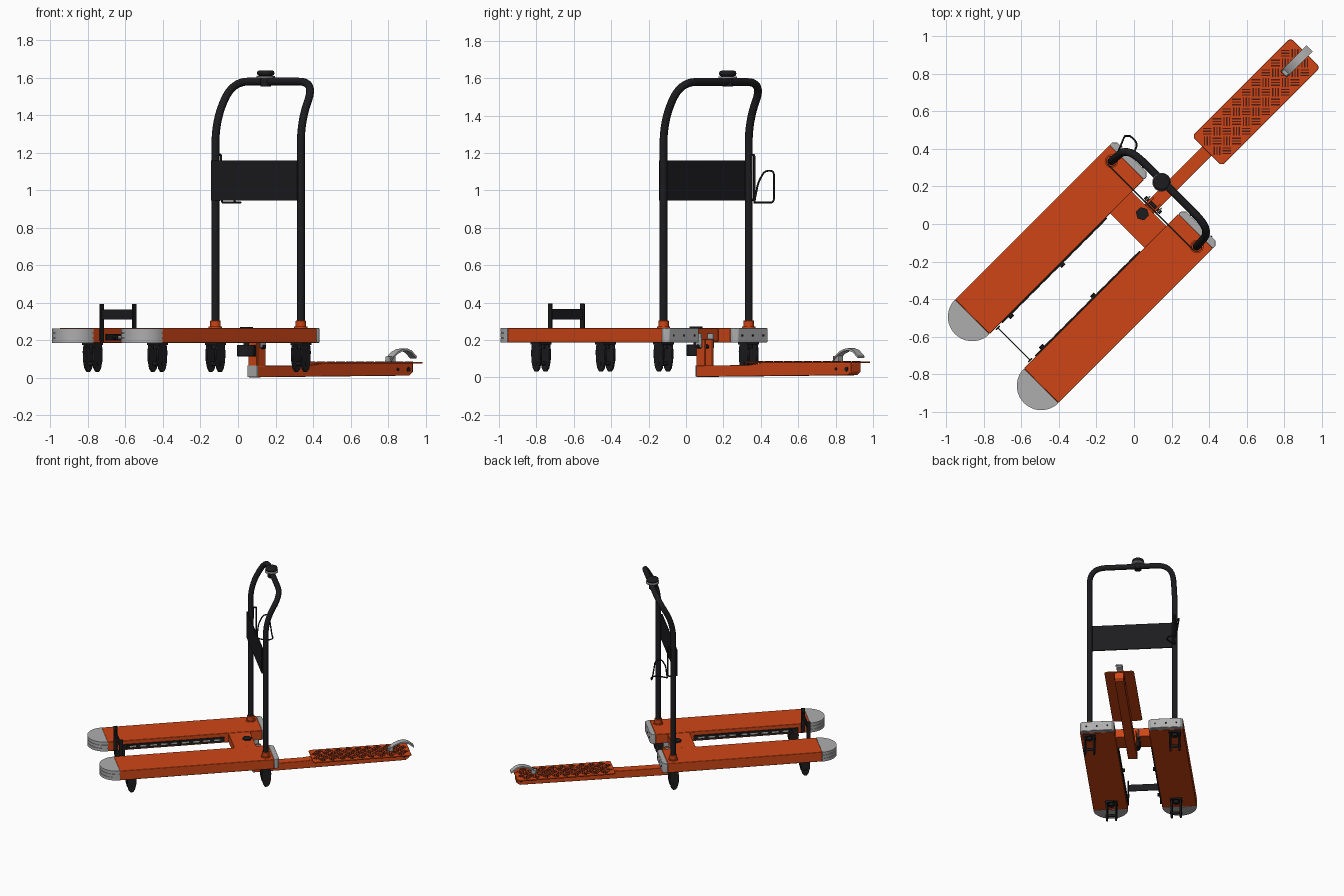
import bpy, bmesh, math
from mathutils import Vector, Matrix

if "Cube" in bpy.data.objects:
    bpy.data.objects.remove(bpy.data.objects["Cube"])

# Built along local x (tow direction); every part is turned 45 degrees about z.
TURN = math.radians(45)


def material(name, r, g, b):
    m = bpy.data.materials.new(name)
    m.diffuse_color = (r, g, b, 1)
    m.use_nodes = True
    m.node_tree.nodes["Principled BSDF"].inputs["Base Color"].default_value = m.diffuse_color
    return m


ORANGE = material("orange_paint", 0.62, 0.06, 0.008)
BLACK = material("black", 0.012, 0.012, 0.014)
DARK = material("dark_tread", 0.07, 0.012, 0.006)
GREY = material("light_grey", 0.42, 0.42, 0.42)


def finish(ob, mat, bevel=0):
    bpy.context.collection.objects.link(ob)
    ob.rotation_euler.z = TURN
    ob.data.materials.append(mat)
    if bevel:
        b = ob.modifiers.new("bevel", 'BEVEL')
        b.width, b.segments, b.limit_method = bevel, 2, 'ANGLE'
        b.angle_limit = math.radians(40)
    if ob.type == 'MESH':
        bpy.ops.object.select_all(action='DESELECT')
        ob.select_set(True)
        bpy.context.view_layer.objects.active = ob
        bpy.ops.object.shade_smooth_by_angle(angle=math.radians(35))
    return ob


def prism(name, pts, move, mat, bevel=0):
    """Extrude a closed 3D outline by the vector move."""
    bm = bmesh.new()
    f = bm.faces.new([bm.verts.new(p) for p in pts])
    r = bmesh.ops.extrude_face_region(bm, geom=[f])
    vs = [g for g in r['geom'] if isinstance(g, bmesh.types.BMVert)]
    bmesh.ops.translate(bm, verts=vs, vec=move)
    bmesh.ops.recalc_face_normals(bm, faces=bm.faces)
    me = bpy.data.meshes.new(name)
    bm.to_mesh(me)
    bm.free()
    return finish(bpy.data.objects.new(name, me), mat, bevel)


def box(name, x0, x1, y0, y1, z0, z1, mat, bevel=0):
    pts = [(x0, y0, z0), (x1, y0, z0), (x1, y1, z0), (x0, y1, z0)]
    return prism(name, pts, (0, 0, z1 - z0), mat, bevel)


def cyl(name, c, r, h, mat, axis='Z', n=24, bevel=0):
    """Cylinder starting at c and running h along the axis."""
    pts = []
    for i in range(n):
        a, b = r * math.cos(2 * math.pi * i / n), r * math.sin(2 * math.pi * i / n)
        off = (a, b, 0) if axis == 'Z' else (a, 0, b)
        pts.append(Vector(c) + Vector(off))
    return prism(name, pts, (0, 0, h) if axis == 'Z' else (0, h, 0), mat, bevel)


def tube(name, pts, r, mat, fillet, res=4):
    """Round tube along a path with filleted corners."""
    p = [Vector(q) for q in pts]
    path = [p[0]]
    for a, b, c in zip(p, p[1:], p[2:]):
        s = b + (a - b).normalized() * min(fillet, (a - b).length * 0.48)
        e = b + (c - b).normalized() * min(fillet, (c - b).length * 0.48)
        path += [s * (1 - t) ** 2 + b * 2 * t * (1 - t) + e * t * t for t in [i / 8 for i in range(9)]]
    path.append(p[-1])
    cu = bpy.data.curves.new(name, 'CURVE')
    cu.dimensions, cu.bevel_depth, cu.bevel_resolution = '3D', r, res
    cu.use_fill_caps = True
    sp = cu.splines.new('POLY')
    sp.points.add(len(path) - 1)
    for q, v in zip(sp.points, path):
        q.co = (*v, 1)
    sp.use_smooth = True
    return finish(bpy.data.objects.new(name, cu), mat)


Z0, Z1 = 0.187, 0.265

for side, s in (("left", 1), ("right", -1)):
    yi, yo = sorted((s * 0.13, s * 0.39))
    # side platform
    box(f"{side}_platform", -0.96, 0.205, yi, yo, Z0, Z1, ORANGE, 0.004)
    # rounded front bumper, three layers with shallow grooves
    for i, (a, b, r) in enumerate(((0, .024, .13), (.024, .028, .126), (.028, .05, .13),
                                   (.05, .054, .126), (.054, .077, .13))):
        arc = [(-0.96 - r * math.sin(t), s * 0.26 + r * math.cos(t), Z0 + a)
               for t in [math.pi * k / 24 for k in range(25)]]
        prism(f"{side}_front_bumper_{i}", arc, (0, 0, b - a), GREY)
    # rear bumper and its screws
    c = 0.02
    out = [(0.205, yi), (0.245 - c, yi), (0.245, yi + c), (0.245, yo - c), (0.245 - c, yo), (0.205, yo)]
    prism(f"{side}_rear_bumper", [(x, y, Z0) for x, y in out], (0, 0, Z1 - Z0), GREY, 0.004)
    for k in (-0.08, 0, 0.08):
        box(f"{side}_bumper_screw", 0.244, 0.248, s * 0.26 + k - .005, s * 0.26 + k + .005, .22, .23, BLACK)
    # handle collar
    cyl(f"{side}_handle_base", (0.152, s * 0.322, Z1), 0.036, 0.008, ORANGE)
    cyl(f"{side}_handle_collar", (0.152, s * 0.322, Z1), 0.028, 0.04, ORANGE, bevel=0.003)
    # inner slotted rail with knobs
    box(f"{side}_inner_rail", -0.87, -0.08, s * 0.126 - .004, s * 0.126 + .004, 0.198, 0.235, BLACK)
    for k in range(9):
        x = -0.8 + k * 0.08
        box(f"{side}_rail_slot", x, x + 0.05, s * 0.122 - .0015, s * 0.122 + .0015, 0.211, 0.222, GREY)
    for x in (-0.424, -0.81):
        cyl(f"{side}_rail_knob", (x, s * 0.114 - .008, 0.216), 0.014, 0.016, BLACK, 'Y', 8)
    # casters: tapered twin cheeks with mounting plate and axle
    for end, x, y in (("front", -0.852, s * 0.244), ("rear", 0.152, s * 0.322)):
        n = f"{end}_{side}_caster"
        box(n + "_plate", x - .034, x + .034, y - .045, y + .045, 0.176, Z0, BLACK)
        prof = [(-.030, .18), (-.036, .14), (-.034, .09), (-.024, .05), (-.010, .032),
                (.010, .032), (.024, .05), (.034, .09), (.036, .14), (.030, .18)]
        for k in (-1, 1):
            prism(n + "_cheek", [(x + a, y + k * .034 - .007, b) for a, b in prof], (0, .014, 0), BLACK, .003)
        cyl(n + "_axle", (x, y - .045, 0.075), 0.011, 0.09, BLACK, 'Y', 12)
        cyl(n + "_swivel", (x, y, 0.155), 0.02, 0.025, BLACK)

# bridge joining the platforms
box("bridge", -0.05, 0.115, -0.131, 0.131, 0.192, 0.263, ORANGE, 0.003)

# push handle
half = [(0.152, 0.322, Z1), (0.152, 0.322, 1.37), (0.268, 0.312, 1.58)]
tube("push_handle", half + [(x, -y, z) for x, y, z in reversed(half)], 0.021, BLACK, 0.12, 5)

# back panel between the posts
box("handle_panel", 0.121, 0.13, -0.325, 0.325, 0.945, 1.16, BLACK, 0.002)

# bell on the handle
cyl("bell_clamp", (0.262, 0.053, 1.555), 0.028, 0.045, BLACK)
cyl("bell_base", (0.262, 0.053, 1.598), 0.05, 0.012, GREY, bevel=0.003)
cyl("bell_dome", (0.262, 0.053, 1.61), 0.046, 0.03, BLACK, bevel=0.012)


# wire bottle holder beside the left post (points given in world x, y)
def loc(x, y, z):
    return Matrix.Rotation(-TURN, 3, 'Z') @ Vector((x, y, z))


tube("holder_clip", [loc(-.115, .345, .95), loc(-.09, .365, .95), loc(-.09, .365, 1.19),
                     loc(-.105, .35, 1.19), loc(-.105, .35, 1.1)], 0.006, BLACK, .012, 2)
tube("holder_hoop", [loc(-.085, .365, .935), loc(-.085, .385, 1.04), loc(-.07, .42, 1.105),
                     loc(-.05, .47, 1.105), loc(-.02, .47, .935), loc(.02, .43, .935),
                     loc(.0, .38, .935), loc(-.085, .365, .935)], 0.005, BLACK, .025, 2)

# H-shaped front stop between the platforms
box("stop_crossbar", -0.908, -0.902, -0.12, 0.12, 0.31, 0.365, BLACK)
for s in (-1, 1):
    box("stop_post", -0.92, -0.89, s * .122 - .004, s * .122 + .004, 0.195, 0.395, BLACK, .002)

# tow beam, rising slightly toward the tray
beam = [(0.112, .003), (1.26, .012), (1.285, .03), (1.285, .078), (0.62, .08), (0.5, .066), (0.112, .064)]
prism("tow_beam", [(x, -.035, z) for x, z in beam], (0, .07, 0), ORANGE, 0.003)
box("beam_end_cap", 0.106, 0.113, -.036, .036, .004, .065, GREY)
for x, r in ((1.17, .008), (1.25, .012)):
    cyl("beam_bolt", (x, -.04, .045), r, .08, BLACK, 'Y', 12)

# hitch: two cheeks, pin, knob and black damper block
for s in (-1, 1):
    box("hitch_cheek", 0.115, 0.175, s * .028 - .006, s * .028 + .006, .06, .205, ORANGE, .002)
    box("hitch_lug", 0.12, 0.165, s * .045 - .004, s * .045 + .004, .16, .235, GREY, .002)
box("hitch_web", 0.108, 0.12, -.03, .03, .06, .2, ORANGE)
cyl("hitch_pin", (0.143, -.06, .165), .01, .12, BLACK, 'Y', 12)
cyl("damper", (0.07, 0.007, .115), .052, .06, BLACK, n=8, bevel=.004)
cyl("hitch_stem", (0.07, 0.007, .17), .015, .095, BLACK, n=12)
cyl("hitch_knob", (0.07, 0.007, .262), .036, .01, BLACK, n=6)

# tray plate with chamfered corners
c, x0, x1, w = 0.014, 0.55, 1.292, 0.112
tray = [(x0 + c, -w), (x1 - c, -w), (x1, -w + c), (x1, w - c), (x1 - c, w), (x0 + c, w), (x0, w - c), (x0, -w + c)]
prism("tray_plate", [(x, y, .076) for x, y in tray], (0, 0, .009), ORANGE, .002)

# basket-weave tread: groups of short bars, alternating direction
bm = bmesh.new()
cell = 0.052
for i in range(-16, 17):
    for j in range(-16, 17):
        mid = Vector(((i + j) * cell * .7071 + .92, (j - i) * cell * .7071, .0855))
        for k in (-1, 0, 1):
            a = TURN if (i + j) % 2 else -TURN
            rot = Matrix.Rotation(a, 4, 'Z')
            p = mid + rot @ Vector((0, k * .015, 0))
            if abs(p.x - (x0 + x1) / 2) < .345 and abs(p.y) < w - .022:
                m = Matrix.Translation(p) @ rot @ Matrix.Diagonal((.046, .007, .003, 1))
                bmesh.ops.create_cube(bm, size=1, matrix=m)
me = bpy.data.meshes.new("tray_tread")
bm.to_mesh(me)
bm.free()
finish(bpy.data.objects.new("tray_tread", me), DARK)

# curved grey foot pedal on the tray
top = [(1.13, .09), (1.15, .115), (1.18, .138), (1.215, .152), (1.25, .157), (1.285, .147), (1.325, .115)]
low = [(x - .002, z - .012) for x, z in reversed(top)]
prism("foot_pedal", [(x, -.024, z) for x, z in top + low], (0, .048, 0), GREY)
box("pedal_bracket", 1.13, 1.17, -.018, .018, .084, .115, GREY, .002)
